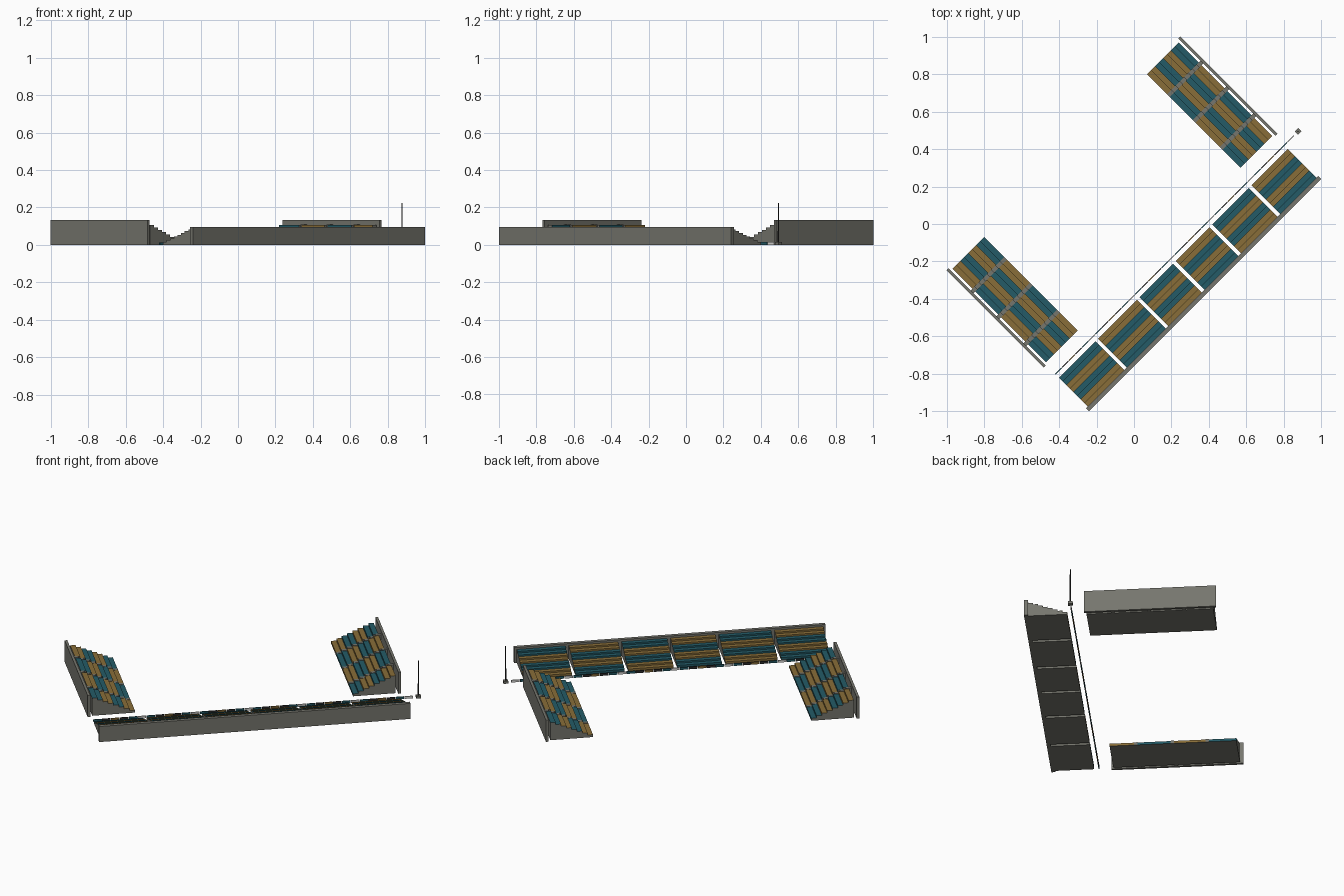
import bpy, bmesh, math

cube = bpy.data.objects.get("Cube")
if cube:
    bpy.data.objects.remove(cube, do_unlink=True)


def material(name, rgb):
    m = bpy.data.materials.new(name)
    m.use_nodes = True
    m.diffuse_color = (*rgb, 1)
    m.node_tree.nodes["Principled BSDF"].inputs["Base Color"].default_value = (*rgb, 1)
    return m


CONCRETE = material("concrete grey", (0.18, 0.18, 0.155))
TEAL = material("seat teal", (0.017, 0.105, 0.135))
GOLD = material("seat gold", (0.25, 0.155, 0.04))
DARK = material("dark metal", (0.025, 0.025, 0.025))
WHITE = material("white panel", (0.7, 0.7, 0.68))
TURN = math.radians(45)


def finish(name, bm, mats):
    """Turn the whole layout by 45 degrees onto the ground axes."""
    bmesh.ops.recalc_face_normals(bm, faces=bm.faces)
    mesh = bpy.data.meshes.new(name)
    bm.to_mesh(mesh)
    bm.free()
    for m in mats:
        mesh.materials.append(m)
    ob = bpy.data.objects.new(name, mesh)
    ob.rotation_euler.z = TURN
    bpy.context.collection.objects.link(ob)
    return ob


def box(name, u, v, z, mat):
    bm = bmesh.new()
    bmesh.ops.create_cube(bm, size=1)
    for p in bm.verts:
        for i, (lo, hi) in enumerate((u, v, z)):
            p.co[i] = lo if p.co[i] < 0 else hi
    return finish(name, bm, [mat])


def terrace(name, place, span, depth, height, first=None, rows=8):
    """Stepped block; pairs of rows alternate colour, ends stay concrete."""
    run = (depth[1] - depth[0]) / rows
    rise = (height[1] - height[0]) / (rows - 1)
    profile = [(depth[0], 0)]
    for r in range(rows):
        z = height[0] + r * rise
        profile += [(depth[0] + r * run, z), (depth[0] + (r + 1) * run, z)]
    profile.append((depth[1], 0))
    bm = bmesh.new()
    rings = [[bm.verts.new((*place(a, d), z)) for d, z in profile] for a in span]
    bm.faces.new(rings[0])
    bm.faces.new(rings[1])
    n = len(profile)
    for i in range(n):
        j = (i + 1) % n
        f = bm.faces.new((rings[0][i], rings[0][j], rings[1][j], rings[1][i]))
        if first is not None and i < 2 * rows:
            f.material_index = 1 + (first + i // 4) % 2
    return finish(name, bm, [CONCRETE, TEAL, GOLD])


# Long main stand: six blocks with open gaps and a rear wall
GAP = 0.02
starts = [-0.863, -0.569, -0.255, 0.017, 0.293, 0.59, 0.883]
for i in range(6):
    terrace(f"main_stand_block_{i + 1}", lambda a, d: (a, -d),
            (starts[i], starts[i + 1] - GAP), (0.297, 0.515), (0.015, 0.083), i % 2)
box("main_stand_rear_wall", (-0.877, 0.877), (-0.537, -0.515), (0, 0.095), CONCRETE)

# Two end stands facing each other, with concrete aisles and rear walls
cuts = [0.516, 0.355, 0.16, -0.043, -0.19]
for side, label, shift in ((-1, "right", 0), (1, "left", 1)):
    place = lambda a, d, s=side: (s * d, a)
    for i in range(4):
        terrace(f"{label}_stand_block_{i + 1}", place,
                (cuts[i] - (0.01 if i else 0), cuts[i + 1] + (0.01 if i < 3 else 0)),
                (0.615, 0.855), (0.015, 0.107), (i + shift) % 2)
        if i:
            terrace(f"{label}_stand_aisle_{i}", place, (cuts[i] + 0.01, cuts[i] - 0.01),
                    (0.615, 0.87), (0.017, 0.11))
    box(f"{label}_stand_rear_wall", sorted((side * 0.868, side * 0.883)),
        (-0.201, 0.533), (0, 0.132), CONCRETE)

# Low row of coloured boards in front of the main stand
COUNT = 36
step = (0.94 + 0.863) / COUNT
for i in range(COUNT):
    u = -0.863 + i * step
    box(f"pitch_board_{i + 1}", (u, u + step * 0.94), (-0.273, -0.267), (0, 0.014),
        (TEAL, DARK, GOLD, DARK, TEAL, WHITE)[i % 6])

# Flagpole on a square footing
box("pole_footing", (0.956, 0.982), (-0.283, -0.257), (0, 0.015), CONCRETE)
bm = bmesh.new()
bmesh.ops.create_cone(bm, cap_ends=True, segments=8, radius1=0.004, radius2=0.003, depth=0.21)
bmesh.ops.translate(bm, verts=bm.verts, vec=(0.969, -0.27, 0.12))
finish("pole", bm, [DARK])
